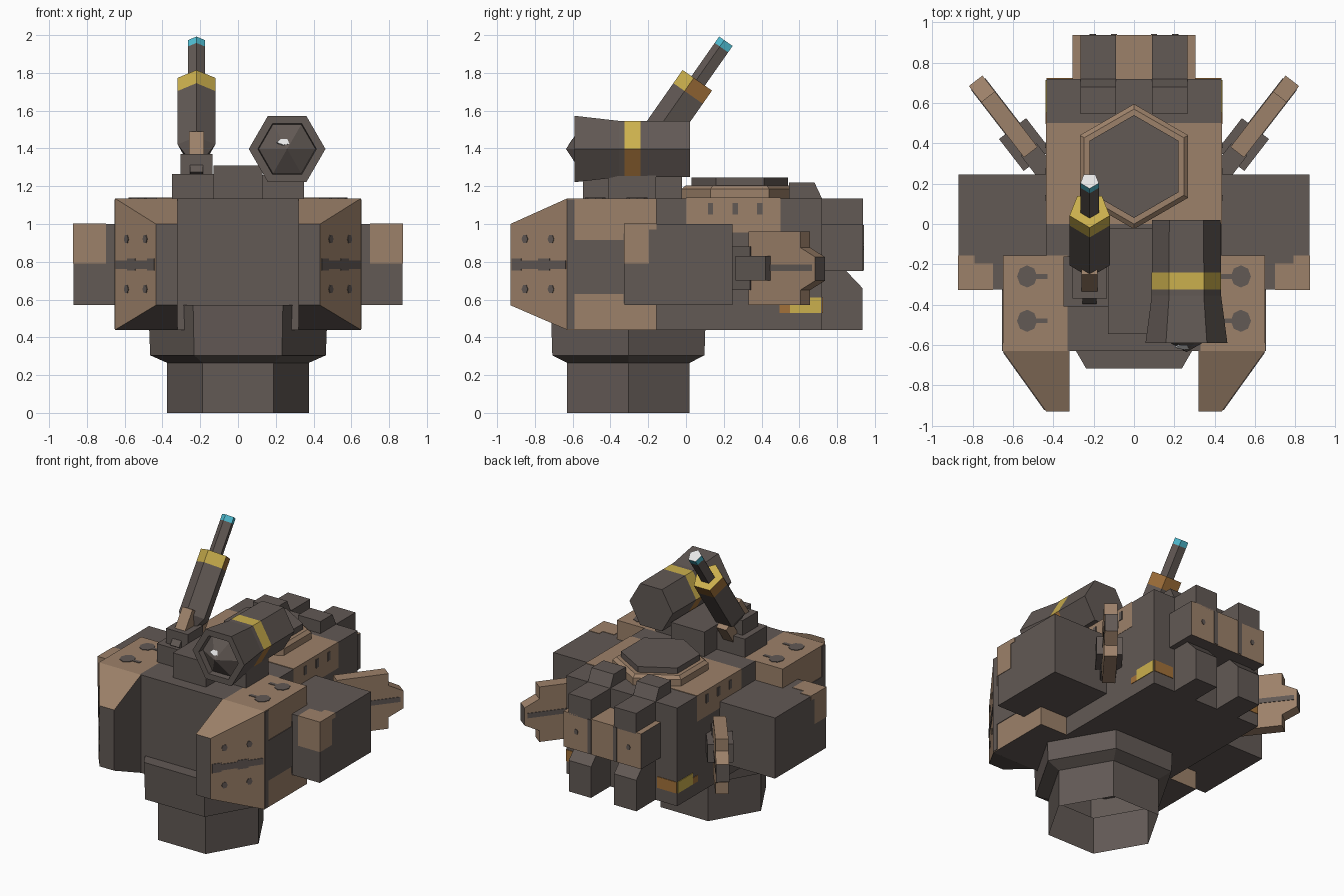
import bpy, bmesh, math
from mathutils import Vector, Matrix

if "Cube" in bpy.data.objects:
    bpy.data.objects.remove(bpy.data.objects["Cube"])


def material(name, rgb):
    m = bpy.data.materials.new(name)
    m.diffuse_color = (*rgb, 1)
    m.use_nodes = True
    m.node_tree.nodes["Principled BSDF"].inputs["Base Color"].default_value = m.diffuse_color
    return m


GREY = material("dark warm grey", (0.122, 0.100, 0.090))
BROWN = material("tan brown", (0.335, 0.220, 0.143))
YELLOW = material("marking yellow", (0.60, 0.435, 0.075))
OCHRE = material("marking ochre", (0.36, 0.165, 0.042))
BLUE = material("tip blue", (0.08, 0.52, 0.66))
WHITE = material("lens white", (0.85, 0.85, 0.85))


def finish(name, bm, mats, rule=None):
    bmesh.ops.recalc_face_normals(bm, faces=bm.faces[:])
    bm.normal_update()
    if rule:
        for f in bm.faces:
            f.material_index = rule(f.normal, f.calc_center_median())
    me = bpy.data.meshes.new(name)
    bm.to_mesh(me)
    bm.free()
    for m in mats:
        me.materials.append(m)
    ob = bpy.data.objects.new(name, me)
    bpy.context.collection.objects.link(ob)
    return ob


def hull(name, pts, mats, rule=None, matrix=None):
    """Convex solid around a few points."""
    bm = bmesh.new()
    for p in pts:
        bm.verts.new(matrix @ Vector(p) if matrix else p)
    bmesh.ops.convex_hull(bm, input=bm.verts[:])
    bmesh.ops.dissolve_limit(bm, angle_limit=0.02, verts=bm.verts[:], edges=bm.edges[:])
    return finish(name, bm, mats, rule)


def box(name, x, y, z, mats, rule=None, matrix=None):
    return hull(name, [(a, b, c) for a in x for b in y for c in z], mats, rule, matrix)


def plate(name, pts, out, mat):
    """Thin painted marking lying on a face that looks towards out."""
    o = Vector(out).normalized() * 0.004
    return hull(name, [Vector(p) + k * o for p in pts for k in (1, -1)], [mat])


def turned(name, rings, n, matrix, mats, seg=None, rule=None):
    """Faceted solid from (height, radius) rings; seg gives a material per segment."""
    bm = bmesh.new()
    loops = []
    for h, r in rings:
        loops.append([bm.verts.new(matrix @ Vector((r * math.cos(2 * math.pi * i / n),
                                                    r * math.sin(2 * math.pi * i / n), h)))
                      for i in range(n)])
    for k in range(len(rings) - 1):
        for i in range(n):
            j = (i + 1) % n
            f = bm.faces.new((loops[k][i], loops[k][j], loops[k + 1][j], loops[k + 1][i]))
            f.material_index = seg[k] if seg else 0
    bmesh.ops.remove_doubles(bm, verts=bm.verts[:], dist=1e-5)
    ob = finish(name, bm, mats)
    if rule:
        for p in ob.data.polygons:
            p.material_index = rule(p.material_index, p.normal)
    return ob


def frame(x, y, z, o):
    return Matrix((x, y, z)).transposed().to_4x4() if o is None else \
        Matrix.Translation(o) @ Matrix((x, y, z)).transposed().to_4x4()


# Hexagonal neck, open underneath
turned("neck", [(0, .375), (.265, .375), (.305, .465), (.57, .475), (.57, 0)], 6,
       Matrix.Translation((0, -.305, 0)), [GREY])

# Main hull
box("front_core", (-.33, .33), (-.63, -.155), (.44, 1.135), [GREY])
box("rear_core", (-.435, .435), (-.155, .72), (.44, 1.135), [GREY])
box("top_paint", (-.437, .437), (0, .5), (.955, 1.139), [BROWN])

for s, side in ((1, "right"), (-1, "left")):
    # Shoulder block with its painted side
    box(side + "_shoulder", (.33 * s, .65 * s), (-.63, -.155), (.44, 1.135), [BROWN, GREY],
        lambda n, c: 1 if n.z < -.5 else 0)
    for nm, y0, y1, z0, z1 in (("patch", -.59, -.33, .63, .915), ("edge", -.629, -.59, .445, 1.13),
                               ("rear_patch", -.33, -.16, .58, .95)):
        plate(side + "_shoulder_" + nm, [(.65 * s, y, z) for y in (y0, y1) for z in (z0, z1)],
              (s, 0, 0), GREY)
    for y in (-.26, -.48):
        blob = [(s * (.53 + .05 * math.cos(a * math.pi / 4)), y + .055 * math.sin(a * math.pi / 4), 1.135)
                for a in range(8)]
        plate(side + "_top_spot", blob, (0, 0, 1), GREY)
        plate(side + "_top_spot_tail", [(x * s, y + d, 1.135) for x in (.43, .5) for d in (-.012, .012)],
              (0, 0, 1), GREY)

    # Tapered front cheek
    hull(side + "_cheek", [(x * s, -.63, z) for x in (.32, .65) for z in (.44, 1.135)] +
         [(x * s, -.93, z) for x in (.32, .435) for z in (.57, 1.0)], [BROWN, GREY],
         lambda n, c, s=s: 0 if n.z > .3 or n.x * s > .3 else 1)
    out = (.3 * s, -.215, 0)

    def slope(t, z):
        return (s * (.65 - .215 * t), -.63 - .3 * t, z)
    for t0, t1, h in ((.02, .3, .022), (.3, .5, .032), (.5, .8, .022), (.8, .97, .032)):
        plate(side + "_cheek_stripe", [slope(t, .785 + d) for t in (t0, t1) for d in (-h, h)], out, GREY)
    for t in (.28, .74):
        for z in (.655, .92):
            plate(side + "_cheek_dot", [slope(t + .055 * math.cos(a * math.pi / 3),
                                              z + .024 * math.sin(a * math.pi / 3)) for a in range(6)], out, GREY)

    # Side pod with painted corner
    box(side + "_pod", (.43 * s, .87 * s), (-.325, .245), (.57, 1.0), [GREY])
    box(side + "_pod_paint", (.70 * s, .873 * s), (-.328, -.195), (.79, 1.003), [BROWN])
    box(side + "_pod_top_paint", (.79 * s, .872 * s), (-.2, -.155), (.97, 1.003), [BROWN])

    # Swept rear fin: local x runs outwards along the fin, y through its thickness
    fin = frame((.61 * s, .79, 0), (.79 * s, -.61, 0), (0, 0, 1), (.785 * s, .71, 0))
    t = (-.0425, .0425)
    box(side + "_fin_plate", (-.448, -.10), t, (.57, .96), [BROWN], None, fin)
    hull(side + "_fin_tip", [(-.10, y, z) for y in t for z in (.65, .875)] +
         [(0, y, z) for y in t for z in (.70, .825)], [BROWN, GREY],
         lambda n, c: 1 if n.y > .7 else 0, fin)
    box(side + "_fin_stripe", (-.34, -.02), (-.046, .046), (.75, .785), [GREY], None, fin)
    box(side + "_fin_clamp", (-.50, -.30), (-.085, .085), (.70, .83), [GREY], None, fin)
    box(side + "_fin_arm", (-.62, -.43), (-.05, .05), (.65, .88), [GREY], None, fin)

    # Yellow rear corner marking and side spots
    plate(side + "_side_mark", [(.435 * s, y, z) for y in (.55, .715) for z in (.53, .61)], (s, 0, 0), YELLOW)
    plate(side + "_side_mark_end", [(.435 * s, y, z) for y in (.495, .55) for z in (.53, .575)], (s, 0, 0), OCHRE)
    plate(side + "_back_mark", [(x * s, .72, z) for x in (.28, .433) for z in (.53, .61)], (0, 1, 0), OCHRE)
    for y in (.13, .26, .39):
        plate(side + "_side_spot", [(.438 * s, y + a, z) for a in (-.014, .014) for z in (1.05, 1.11)],
              (s, 0, 0), GREY)

    # Rear vents: upper steps and lower pipes
    x = (.09 * s, .265 * s)
    box(side + "_upper_vent", x, (.70, .938), (.99, 1.135), [GREY])
    hull(side + "_vent_step", [(a, y, z) for a in x for y, z in
                               ((.545, 1.1), (.545, 1.22), (.68, 1.22), (.72, 1.135), (.72, 1.1))], [GREY])
    hull(side + "_lower_vent", [(a, y, z) for a in x for y, z in
                                ((.70, .44), (.935, .44), (.935, .66), (.84, .76), (.70, .76))], [GREY])
    box(side + "_rear_strip", (.085 * s, .115 * s), (.93, .942), (.755, .995), [GREY])
    for a in (.205,):
        plate(side + "_rear_dot", [(a * s + .016 * math.cos(k * math.pi / 3), .938,
                                    .88 + .02 * math.sin(k * math.pi / 3)) for k in range(6)], (0, 1, 0), GREY)

# Rear panel
box("rear_panel", (-.305, .305), (.71, .938), (.75, 1.0), [BROWN, GREY],
    lambda n, c: 1 if abs(n.x) > .5 or n.z < -.5 else 0)

# Roof hatch
hexa = Matrix.Translation((0, .285, 0)) @ Matrix.Rotation(math.pi / 2, 4, 'Z')
turned("hatch_ring", [(1.13, .31), (1.185, .31), (1.205, .285), (1.205, 0)], 6, hexa, [BROWN])
turned("hatch_lid", [(1.2, .255), (1.245, .255), (1.245, 0)], 6, hexa, [GREY])

# Weapon platform
box("platform_centre", (-.13, .13), (-.545, -.02), (1.13, 1.31), [GREY])
for s, side, top in ((1, "right", 1.26), (-1, "left", 1.265)):
    box(side + "_platform", (.13 * s, .35 * s), (-.41, -.16), (1.13, top), [GREY])

# Hexagonal searchlight with pointed lens
lamp = frame((1, 0, 0), (0, 0, -1), (0, 1, 0), (.26, 0, 1.397))
turned("searchlight", [(-.635, 0), (-.55, .15), (-.59, .155), (-.59, .203), (-.355, .172), (-.325, .172),
                       (-.24, .172), (.02, .17), (.02, 0)], 6, lamp, [GREY, YELLOW, OCHRE],
       [0, 0, 0, 0, 0, 1, 0, 0], lambda m, n: 2 if m == 1 and n.z < -.1 else m)
plate("lens_glint", [(x, -.632 + .654 * dz, 1.397 + dz) for x, dz in
                     ((.205, .033), (.225, .05), (.262, .05), (.272, .025), (.24, .02))], (0, -1, .65), WHITE)

# Five-sided raised barrel, tilted back
a = math.radians(35)
d = Vector((0, math.sin(a), math.cos(a)))
q = Vector((0, -math.cos(a), math.sin(a)))
gun = frame(q, (1, 0, 0), d, (-.22, .068, 1.755))
turned("barrel", [(-.50, 0), (-.50, .05), (-.43, .105), (-.085, .105), (0, .105), (0, .048),
                  (.215, .048), (.256, .048), (.256, 0)], 5, gun, [GREY, YELLOW, OCHRE, BLUE, WHITE],
       [0, 0, 0, 1, 1, 0, 3, 4],
       lambda m, n: 2 if m == 1 and n.dot(q) < .1 and abs(n.dot(d)) < .5 else m)

# Barrel mount
box("mount_base", (-.305, -.135), (-.37, -.2), (1.26, 1.37), [GREY])
box("mount_arm", (.03, .11), (-.04, .04), (-.57, -.40), [BROWN], None, gun)
box("mount_foot", (.035, .105), (-.035, .035), (-.66, -.57), [GREY], None, gun)
box("mount_rear_arm", (-.12, -.05), (-.04, .04), (-.58, -.43), [BROWN], None, gun)
